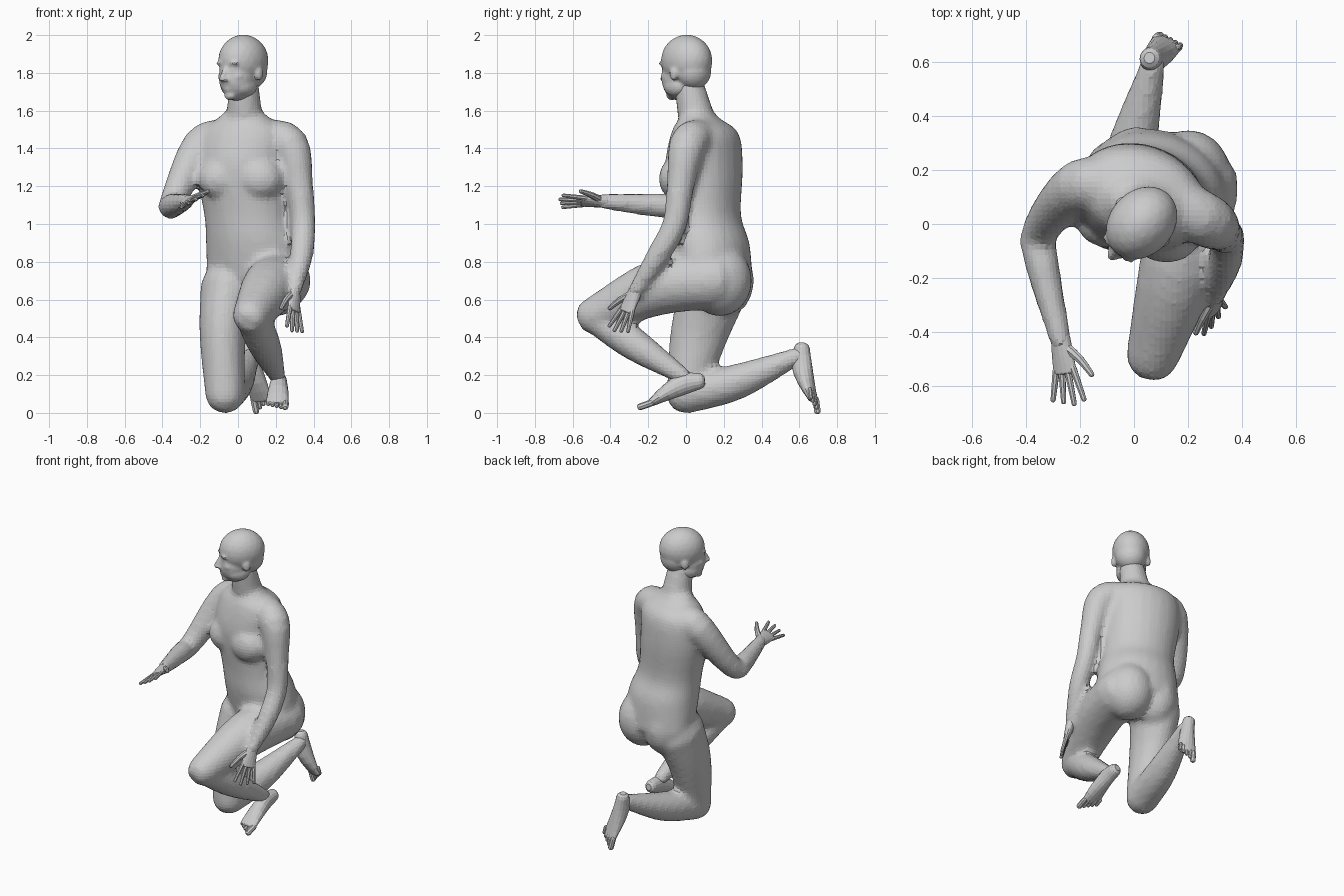
import bpy, bmesh, math
from mathutils import Vector, Matrix

default_cube = bpy.data.objects.get("Cube")
if default_cube:
    bpy.data.objects.remove(default_cube)

clay = bpy.data.materials.new("clay_grey")
clay.use_nodes = True
clay.diffuse_color = (.6, .6, .6, 1)
shader = clay.node_tree.nodes["Principled BSDF"]
shader.inputs["Base Color"].default_value = clay.diffuse_color

ACROSS, UPWARD = Vector((1, 0, 0)), Vector((0, 0, 1))


def section(point, wide, deep=None):
    """Key cross-section: centre, half width, half depth."""
    return Vector((*point, wide, deep or wide))


def interpolate(keys, steps):
    """Smooth curve through the key sections."""
    before = keys[0] + keys[0] - keys[1]
    after = keys[-1] + keys[-1] - keys[-2]
    chain = [before, *keys, after]
    result = []
    for a, b, c, d in zip(chain, chain[1:], chain[2:], chain[3:]):
        for step in range(steps):
            t = step / steps
            bend = (a * 2 - b * 5 + c * 4 - d) * t + (b * 3 - c * 3 + d - a) * t * t
            result.append(b + (c - a + bend) * (t / 2))
    return result + [keys[-1]]


def ellipse(bm, centre, u, v, count):
    angles = [math.tau * i / count for i in range(count)]
    return [bm.verts.new(centre + u * math.cos(a) + v * math.sin(a)) for a in angles]


def tube(bm, keys, side=ACROSS, axis=None, count=16, steps=4, cap=1):
    """Loft ellipses through the key sections and round both ends."""
    path = interpolate(keys, steps)
    centres = [Vector(s[:3]) for s in path]
    last = len(path) - 1
    rings = []
    for i, centre in enumerate(centres):
        along = axis or (centres[min(i + 1, last)] - centres[max(i - 1, 0)]).normalized()
        u = (side - along * side.dot(along)).normalized()
        v = along.cross(u)
        wide, deep = path[i][3], path[i][4]
        reach = along * min(wide, deep) * cap
        tilts = [0]
        if i == 0:
            tilts = [-math.pi / 3, -math.pi / 6, 0]
        elif i == last:
            tilts = [0, math.pi / 6, math.pi / 3]
        for tilt in tilts:
            scale = math.cos(tilt)
            rings.append(ellipse(bm, centre + reach * math.sin(tilt),
                                 u * wide * scale, v * deep * scale, count))
    for low, high in zip(rings, rings[1:]):
        for j in range(count):
            bm.faces.new((low[j - 1], low[j], high[j], high[j - 1]))
    bm.faces.new(reversed(rings[0]))
    bm.faces.new(rings[-1])


def blob(bm, centre, radii):
    place = Matrix.Translation(centre) @ Matrix.Diagonal((*radii, 1))
    bmesh.ops.create_icosphere(bm, subdivisions=3, radius=1, matrix=place)


def finish(name, bm, voxel=None):
    """Make the object; a voxel size fuses its pieces into one skin."""
    bmesh.ops.recalc_face_normals(bm, faces=bm.faces)
    mesh = bpy.data.meshes.new(name)
    bm.to_mesh(mesh)
    bm.free()
    mesh.materials.append(clay)
    part = bpy.data.objects.new(name, mesh)
    bpy.context.collection.objects.link(part)
    if voxel:
        fuse = part.modifiers.new("fuse", 'REMESH')
        fuse.mode = 'VOXEL'
        fuse.voxel_size = voxel
        soften = part.modifiers.new("soften", 'SMOOTH')
        soften.iterations = 4
    return part


def local_sections(origin, forward, side):
    """Return a function placing sections along and across a hand or foot."""
    def at(along, across, wide, deep, lift=0):
        point = origin + forward * along + side * across + side.cross(forward) * lift
        return section(point, wide, deep)
    return at


def hand(name, wrist, forward, thumb):
    bm = bmesh.new()
    forward = Vector(forward).normalized()
    side = Vector(thumb)
    side = (side - forward * side.dot(forward)).normalized()
    at = local_sections(Vector(wrist), forward, side)
    # palm
    tube(bm, [at(-.02, 0, .036, .034), at(.05, 0, .044, .026), at(.11, 0, .048, .018)],
         side, steps=2, cap=.6)
    # fingers, index to little
    for i in range(4):
        across = .036 - .024 * i
        length = .13 - .012 * abs(i - 1)
        tube(bm, [at(.1, across, .014, .014), at(.1 + length, across * 1.8, .01, .01)],
             side, count=8, steps=2)
    # thumb
    tube(bm, [at(.02, .02, .02, .02), at(.07, .07, .016, .016), at(.13, .11, .011, .011)],
         forward, count=8, steps=2)
    finish(name, bm)


def foot(name, heel, forward, up, inner):
    bm = bmesh.new()
    forward, up = Vector(forward).normalized(), Vector(up)
    side = forward.cross(up).normalized()
    at = local_sections(Vector(heel), forward, side)
    # heel, instep and ball, all resting on the sole
    shape = [(.02, .04, .042), (.1, .045, .056), (.2, .055, .044), (.3, .06, .02)]
    tube(bm, [at(along, 0, wide, deep, deep) for along, wide, deep in shape],
         side, steps=2, cap=.8)
    # toes, big to little
    for i in range(5):
        r = .012 if i else .018
        start, across = .3 - .01 * i, (.044 - .023 * i) * inner
        tube(bm, [at(start, across, r, r, r), at(start + .06 - .005 * i, across, r, r, r)],
             side, count=8, steps=2)
    finish(name, bm)


# Torso, leaning its left shoulder forward
body = bmesh.new()
hips = section((.1, .15, .7), .275, .195)
belly = section((.08, .125, .9), .255, .205)
waist = section((.05, .1, 1.05), .235, .185)
chest = section((.02, .095, 1.3), .25, .2)
shoulders = section((.03, .1, 1.48), .24, .17)
collar = section((.03, .07, 1.56), .14, .1)
tube(body, [hips, belly, waist, chest, shoulders, collar],
     Vector((.94, -.34, 0)), UPWARD, count=24, cap=.4)
throat = section((.035, .06, 1.54), .1)
nape = section((.03, .015, 1.74), .08)
tube(body, [throat, nape])
# chest and seat
blob(body, (-.09, 0, 1.24), (.12, .09, .11))
blob(body, (.12, -.055, 1.24), (.12, .09, .11))
blob(body, (.01, .21, .7), (.14, .15, .19))
blob(body, (.2, .18, .7), (.16, .17, .19))

# Left arm hangs, right arm reaches forward; both grow from the collar
left_wrist, right_wrist = (.295, -.27, .64), (-.27, -.44, 1.12)
tube(body, [section((.14, .08, 1.46), .1), section((.275, .01, 1.42), .1),
            section((.325, -.03, 1.2), .074), section((.345, -.06, 1), .066),
            section((.335, -.15, .83), .062), section(left_wrist, .04)], Vector((1, 1, 0)))
tube(body, [section((-.06, .13, 1.46), .1), section((-.2, .14, 1.41), .1),
            section((-.345, -.02, 1.12), .069), section((-.34, -.15, 1.1), .064),
            section(right_wrist, .041)], UPWARD)

# Left leg steps forward, right leg kneels
left_knee, right_knee = (.07, -.485, .515), (-.07, 0, .1)
left_ankle, right_ankle = (.21, -.01, .19), (.07, .59, .3)
tube(body, [section((.24, .14, .7), .15), section((.17, -.15, .665), .15),
            section(left_knee, .1)])
tube(body, [section(left_knee, .09), section((.14, -.27, .36), .087),
            section(left_ankle, .044)])
tube(body, [section((-.05, .15, .66), .15, .18), section((-.08, .07, .42), .125, .155),
            section(right_knee, .105)])
tube(body, [section(right_knee, .105), section((-.01, .27, .165), .095),
            section(right_ankle, .047)])
finish("body", body, voxel=.021)

# Head, modelled facing front and then turned to its right
head = bmesh.new()
blob(head, (0, .005, 1.865), (.12, .148, .138))
blob(head, (0, .05, 1.81), (.1, .095, .1))
blob(head, (0, -.04, 1.775), (.095, .106, .125))
# nose, lips and chin
bridge = section((0, -.13, 1.83), .014)
nose_tip = section((0, -.163, 1.768), .017)
tube(head, [bridge, nose_tip], count=8)
for height in (1.712, 1.728):
    blob(head, (0, -.124, height), (.025, .016, .008))
blob(head, (0, -.1, 1.68), (.035, .028, .025))
for mirror in (-1, 1):
    # nostril, brow, eye, cheek, jaw and ear
    blob(head, (mirror * .018, -.148, 1.765), (.011, .013, .01))
    blob(head, (mirror * .038, -.124, 1.85), (.038, .017, .012))
    blob(head, (mirror * .036, -.12, 1.82), (.02, .016, .012))
    blob(head, (mirror * .052, -.09, 1.78), (.03, .035, .03))
    blob(head, (mirror * .05, -.03, 1.73), (.045, .075, .055))
    blob(head, (mirror * .11, .01, 1.795), (.016, .025, .037))
skull = finish("head", head, voxel=.01)
skull.location.x = .025
skull.rotation_euler.z = math.radians(-42)

# Hands and feet
hand("left_hand", left_wrist, (.02, -.4, -.9), (-.6, -.7, .3))
hand("right_hand", right_wrist, (.13, -1, 0), (.9, .1, .5))
foot("left_foot", (.22, .105, .135), (-.04, -.94, -.33), (0, -.33, .94), inner=-1)
foot("right_foot", (.07, .65, .37), (.2, .13, -.97), (-.35, -.93, 0), inner=1)
